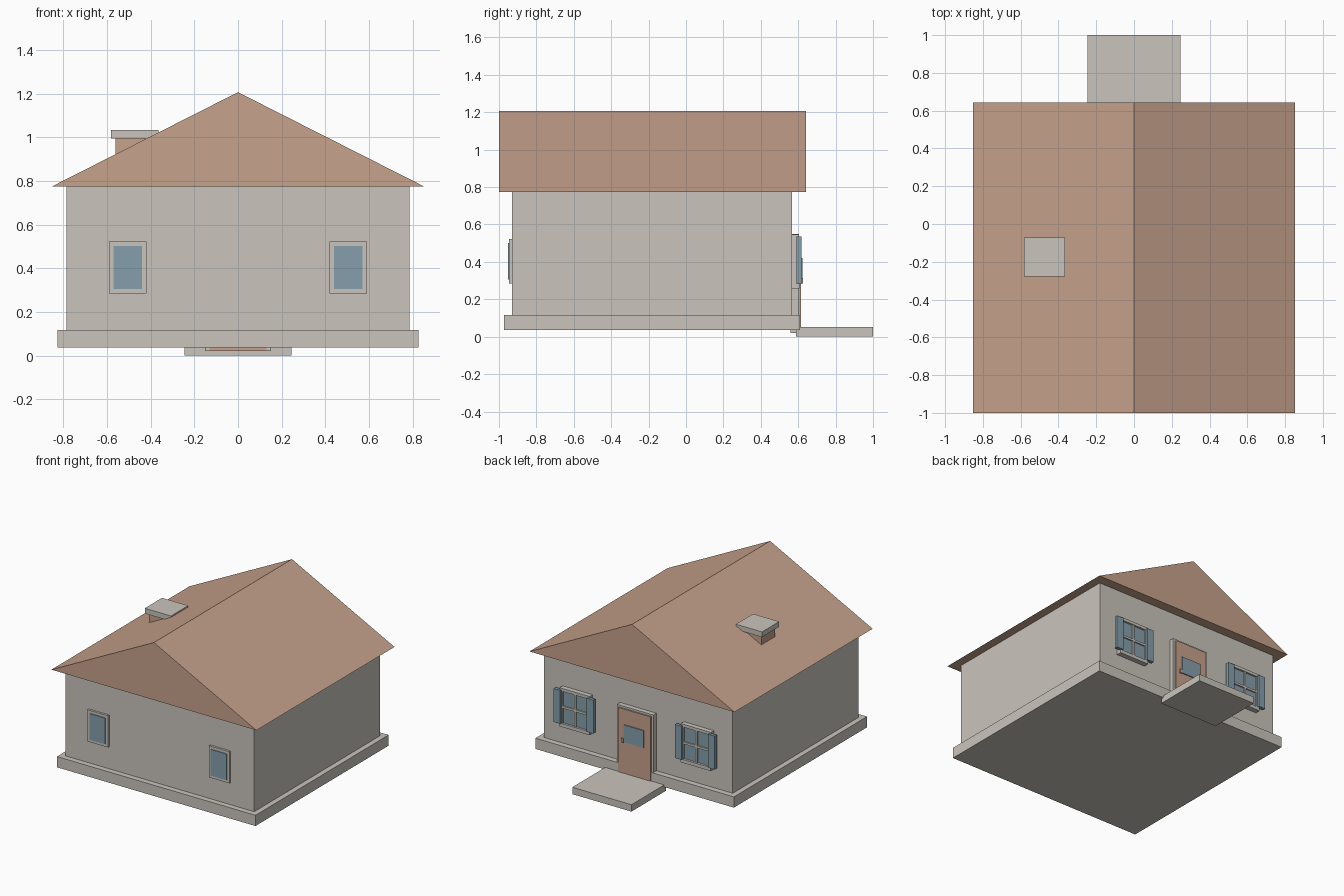
import bpy, bmesh

if "Cube" in bpy.data.objects:
    bpy.data.objects.remove(bpy.data.objects["Cube"])


def material(name, rgb):
    m = bpy.data.materials.new(name)
    m.diffuse_color = (*rgb, 1.0)
    m.use_nodes = True
    m.node_tree.nodes["Principled BSDF"].inputs["Base Color"].default_value = m.diffuse_color
    return m


STONE = material("warm_stone", (0.59, 0.56, 0.505))
CLAY = material("clay_brown", (0.57, 0.36, 0.262))
BLUE = material("dusty_blue", (0.235, 0.345, 0.41))


def finish(name, bm, mat):
    bmesh.ops.recalc_face_normals(bm, faces=bm.faces)
    me = bpy.data.meshes.new(name)
    bm.to_mesh(me)
    bm.free()
    me.materials.append(mat)
    ob = bpy.data.objects.new(name, me)
    bpy.context.collection.objects.link(ob)
    return ob


def box(name, x, y, z, mat):
    """Box spanning the (min, max) pairs x, y, z."""
    bm = bmesh.new()
    bmesh.ops.create_cube(bm, size=1)
    for v in bm.verts:
        v.co = [r[0] if c < 0 else r[1] for c, r in zip(v.co, (x, y, z))]
    return finish(name, bm, mat)


def around(c, half):
    return (c - half, c + half)


# Body
box("foundation", (-0.826, 0.826), (-0.972, 0.61), (0.036, 0.117), STONE)
box("walls", (-0.786, 0.786), (-0.93, 0.567), (0.1, 0.78), STONE)

# Roof: solid gable prism
bm = bmesh.new()
gable = bm.faces.new([bm.verts.new(p) for p in
                      ((-0.853, -1, 0.774), (0.853, -1, 0.774), (0, -1, 1.206))])
ext = bmesh.ops.extrude_face_region(bm, geom=[gable], use_keep_orig=True)
bmesh.ops.translate(bm, vec=(0, 1.642, 0),
                    verts=[g for g in ext["geom"] if isinstance(g, bmesh.types.BMVert)])
finish("roof", bm, CLAY)

# Chimney
box("chimney_shaft", (-0.562, -0.385), (-0.257, -0.092), (0.85, 1.0), CLAY)
box("chimney_cap", (-0.582, -0.364), (-0.277, -0.072), (0.993, 1.032), STONE)

# Doorstep and door on the back wall
box("doorstep", (-0.246, 0.246), (0.588, 1.0), (0.0, 0.052), STONE)
for side, s in (("left", 1), ("right", -1)):
    box(f"door_jamb_{side}", around(s * 0.141, 0.01), (0.56, 0.604), (0.02, 0.55), STONE)
box("door_lintel", (-0.151, 0.151), (0.56, 0.604), (0.533, 0.55), STONE)
box("door", (-0.134, 0.134), (0.56, 0.615), (0.022, 0.535), CLAY)
box("door_glass", (-0.083, 0.083), (0.614, 0.622), (0.29, 0.42), BLUE)
box("door_handle", around(0.095, 0.009), (0.612, 0.626), (0.285, 0.315), CLAY)

for side, s in (("left", -1), ("right", 1)):
    c = s * 0.505
    # Plain windows on the front wall
    box(f"front_window_frame_{side}", around(c, 0.085), (-0.946, -0.92), (0.284, 0.522), STONE)
    box(f"front_window_glass_{side}", around(c, 0.066), (-0.952, -0.944), (0.305, 0.501), BLUE)

    # Shuttered windows on the back wall
    n = f"back_window_{side}"
    box(f"{n}_glass", around(c, 0.112), (0.56, 0.59), (0.27, 0.535), BLUE)
    box(f"{n}_sill", around(c, 0.125), (0.56, 0.606), (0.257, 0.283), STONE)
    box(f"{n}_head", around(c, 0.125), (0.56, 0.604), (0.525, 0.547), STONE)
    box(f"{n}_upright_bar", around(c, 0.008), (0.58, 0.6), (0.28, 0.53), STONE)
    box(f"{n}_cross_bar", around(c, 0.112), (0.58, 0.6), (0.397, 0.413), STONE)
    for e in (-1, 1):
        tag = "outer" if e == s else "inner"
        box(f"{n}_{tag}_stile", around(c + e * 0.114, 0.011), (0.56, 0.6), (0.28, 0.53), STONE)
        box(f"{n}_{tag}_shutter", around(c + e * 0.138, 0.028), (0.592, 0.617),
            (0.283, 0.535), BLUE)
